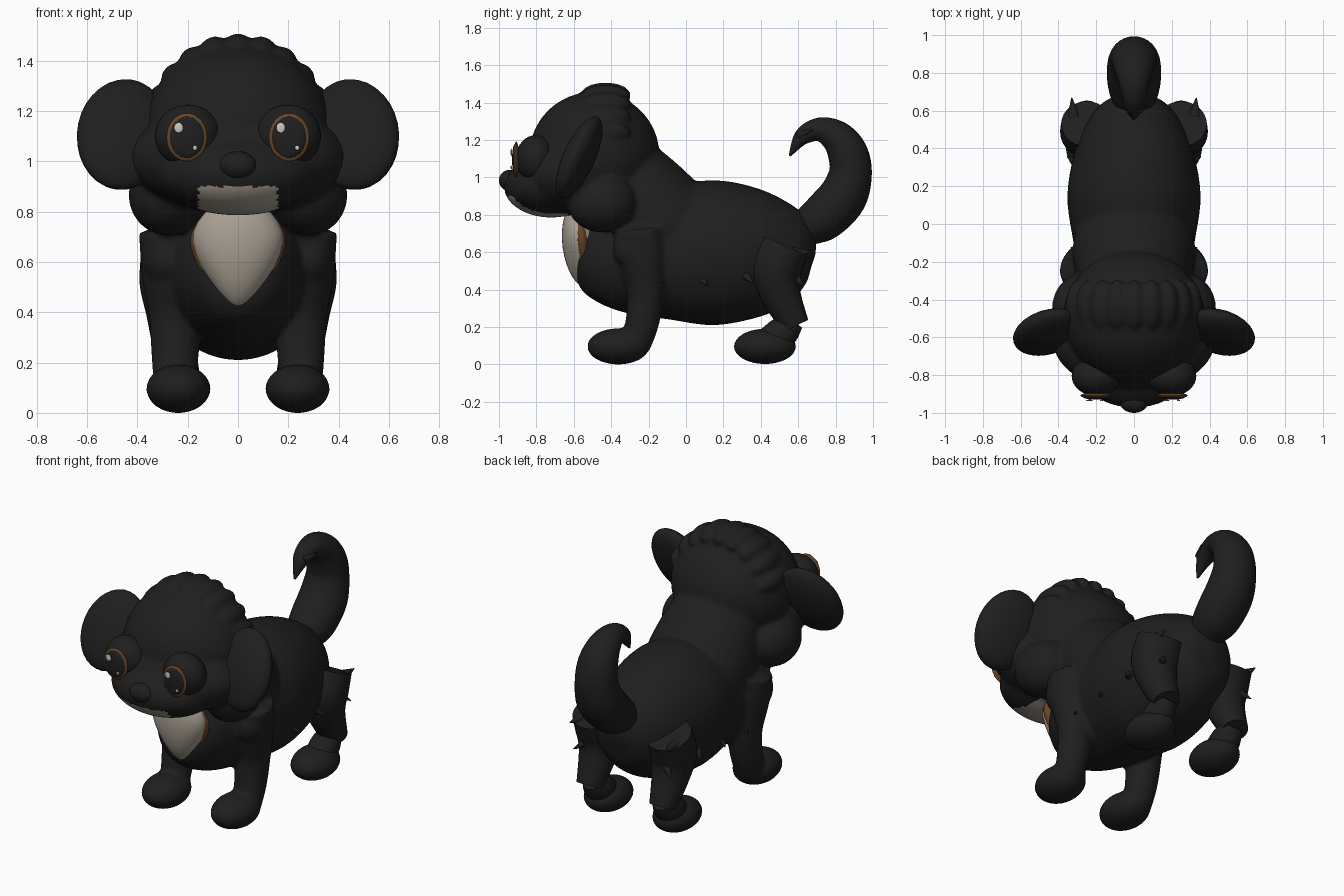
import bpy, bmesh, math
from mathutils import Vector, Matrix, Euler

cube = bpy.data.objects.get("Cube")
if cube:
    bpy.data.objects.remove(cube, do_unlink=True)


def material(name, rgb):
    m = bpy.data.materials.new(name)
    m.use_nodes = True
    m.diffuse_color = (*rgb, 1)
    bsdf = m.node_tree.nodes["Principled BSDF"]
    bsdf.inputs["Base Color"].default_value = (*rgb, 1)
    bsdf.inputs["Roughness"].default_value = 0.8
    return m


BLACK = material("black_fur", (0.0135, 0.0135, 0.0135))
CREAM = material("cream_fur", (0.40, 0.355, 0.295))
BROWN = material("brown_trim", (0.13, 0.058, 0.02))
WHITE = material("eye_glint", (0.6, 0.57, 0.53))


def activate(objs):
    bpy.ops.object.select_all(action="DESELECT")
    for o in objs:
        o.select_set(True)
    bpy.context.view_layer.objects.active = objs[0]


def finish(name, bm, mat):
    bmesh.ops.recalc_face_normals(bm, faces=bm.faces)
    mesh = bpy.data.meshes.new(name)
    bm.to_mesh(mesh)
    bm.free()
    mesh.materials.append(mat)
    obj = bpy.data.objects.new(name, mesh)
    bpy.context.collection.objects.link(obj)
    activate([obj])
    bpy.ops.object.shade_smooth_by_angle(angle=math.radians(40))
    return obj


def ellipsoid(name, loc, radii, mat=BLACK, rot=(0, 0, 0), taper=0, seg=32):
    """Ellipsoid; taper narrows its lower half."""
    bm = bmesh.new()
    bmesh.ops.create_uvsphere(bm, u_segments=seg, v_segments=seg // 2, radius=1)
    for v in bm.verts:
        v.co.x *= 1 + taper * min(v.co.z, 0.3)
    turn = Euler([math.radians(a) for a in rot]).to_matrix().to_4x4()
    bm.transform(Matrix.Translation(loc) @ turn @ Matrix.Diagonal((*radii, 1)))
    return finish(name, bm, mat)


def spline(pts, steps):
    """Catmull-Rom interpolation through the points."""
    out = []
    for i in range(len(pts) - 1):
        a, b, c, d = (Vector(pts[max(0, min(k, len(pts) - 1))]) for k in range(i - 1, i + 3))
        for s in range(steps):
            t = s / steps
            out.append(0.5 * (2 * b + (c - a) * t + (2 * a - 5 * b + 4 * c - d) * t ** 2
                              + (3 * b - a - 3 * c + d) * t ** 3))
    return out + [Vector(pts[-1])]


def tube(name, pts, widen=1.0, x=0, steps=5, seg=28):
    """Round tube along (y, z, radius) points, widened sideways."""
    path = spline(pts, steps)
    bm = bmesh.new()
    rings = []
    for i, p in enumerate(path):
        q = path[min(i + 1, len(path) - 1)] - path[max(i - 1, 0)]
        up = Vector((0, -q.y, q.x)).normalized()
        mid = Vector((x, p.x, p.y))
        r = max(p.z, 0.004)
        rings.append([bm.verts.new(mid + Vector((r * widen * math.cos(a), 0, 0)) + up * r * math.sin(a))
                      for a in (2 * math.pi * k / seg for k in range(seg))])
    for lo, hi in zip(rings, rings[1:]):
        for k in range(seg):
            n = (k + 1) % seg
            bm.faces.new((lo[k], lo[n], hi[n], hi[k]))
    bm.faces.new(rings[0])
    bm.faces.new(rings[-1])
    return finish(name, bm, BLACK)


def spike(name, loc, direction, length=0.07, radius=0.024):
    bm = bmesh.new()
    bmesh.ops.create_cone(bm, cap_ends=True, segments=10, radius1=radius, radius2=0.002, depth=length)
    turn = Vector((0, 0, 1)).rotation_difference(Vector(direction)).to_matrix().to_4x4()
    bm.transform(Matrix.Translation(loc) @ turn)
    return finish(name, bm, BLACK)


def blend(name, parts):
    """Fuse parts into one softly blended skin."""
    activate(parts)
    bpy.ops.object.join()
    skin = bpy.context.view_layer.objects.active
    skin.name = name
    remesh = skin.modifiers.new("fuse", "REMESH")
    remesh.mode = "VOXEL"
    remesh.voxel_size = 0.013
    soften = skin.modifiers.new("soften", "SMOOTH")
    soften.factor = 0.5
    soften.iterations = 7
    for m in ("fuse", "soften"):
        bpy.ops.object.modifier_apply(modifier=m)
    bpy.ops.object.shade_smooth()
    return skin


# Body, neck, head and muzzle
fur = [
    tube("body", [(-0.59, 0.57, 0.01), (-0.575, 0.57, 0.14), (-0.49, 0.57, 0.23), (-0.32, 0.575, 0.305),
                  (-0.1, 0.59, 0.352), (0.15, 0.597, 0.388), (0.4, 0.595, 0.34), (0.57, 0.595, 0.252),
                  (0.66, 0.59, 0.15), (0.692, 0.585, 0.01)], widen=0.91, seg=40),
    tube("neck", [(-0.45, 1.05, 0.22), (-0.3, 0.94, 0.265), (-0.13, 0.74, 0.295), (0.0, 0.6, 0.25)], widen=1.1),
    ellipsoid("head", (0, -0.49, 1.12), (0.375, 0.348, 0.338), seg=48),
    ellipsoid("face", (0, -0.61, 1.01), (0.432, 0.28, 0.22), seg=48),
    ellipsoid("muzzle", (0, -0.72, 0.95), (0.32, 0.253, 0.165), seg=48)]

# Scalloped tuft over the crown
for x, z in [(0, 1.442), (0.09, 1.43), (0.17, 1.39), (0.24, 1.325), (0.295, 1.24)]:
    for s in ((1,) if x == 0 else (1, -1)):
        fur.append(ellipsoid("crown_tuft", (s * x, -0.43, z), (0.066, 0.135, 0.066), seg=24))

# Cheek ruffs and front legs
for s in (1, -1):
    fur += [
        ellipsoid("cheek_ruff", (s * 0.28, -0.45, 0.865), (0.155, 0.185, 0.16)),
        ellipsoid("shoulder", (s * 0.285, -0.25, 0.62), (0.1, 0.14, 0.13)),
        tube("front_leg", [(-0.25, 0.72, 0.138), (-0.23, 0.55, 0.128), (-0.215, 0.38, 0.1),
                           (-0.235, 0.22, 0.09), (-0.27, 0.1, 0.08)], x=s * 0.25, widen=1.04),
        ellipsoid("front_paw", (s * 0.237, -0.362, 0.096), (0.128, 0.167, 0.097))]

# Cream chin on the underside of the muzzle
skin = blend("furry_body", fur)
skin.data.materials.append(CREAM)
for f in skin.data.polygons:
    c = f.center
    f.material_index = int(abs(c.x) < 0.156 and c.y < -0.63 and 0.76 < c.z < 0.899)

# Tail
tube("tail", [(0.62, 0.7, 0.08), (0.675, 0.745, 0.112), (0.75, 0.8, 0.128), (0.84, 0.9, 0.129),
              (0.88, 1.03, 0.114), (0.86, 1.14, 0.106), (0.8, 1.22, 0.088), (0.71, 1.255, 0.064),
              (0.62, 1.215, 0.045), (0.555, 1.115, 0.006)], widen=1.1)
spike("tail_spike", (0.05, 0.64, 1.24), (0.5, 0.8, 0.3), 0.09)

# Chest bib with its brown border
ellipsoid("bib_border", (0, -0.55, 0.625), (0.178, 0.06, 0.225), BROWN, rot=(8, 0, 0), taper=0.45)
ellipsoid("bib", (0, -0.56, 0.635), (0.168, 0.1, 0.225), CREAM, rot=(8, 0, 0), taper=0.45)

ellipsoid("nose", (0, -0.945, 0.983), (0.074, 0.055, 0.056))

for side, s in (("left", 1), ("right", -1)):
    ellipsoid(side + "_ear", (s * 0.455, -0.572, 1.106), (0.186, 0.08, 0.24), rot=(-24, s * -14, s * -5))

    # Eyes
    ex, ez = s * 0.203, 1.095
    ellipsoid(side + "_eye_socket", (s * 0.2, -0.805, 1.1), (0.13, 0.105, 0.125))
    ellipsoid(side + "_iris_ring", (ex, -0.908, ez), (0.081, 0.016, 0.096), BROWN)
    ellipsoid(side + "_pupil", (ex, -0.914, ez), (0.069, 0.016, 0.083))
    ellipsoid(side + "_big_glint", (ex - 0.033, -0.934, ez + 0.038), (0.018, 0.004, 0.021), WHITE, seg=16)
    ellipsoid(side + "_small_glint", (ex + 0.032, -0.934, ez - 0.042), (0.009, 0.004, 0.01), WHITE, seg=16)

    # Hind leg: haunch slanting forward, then back to a blunt hock
    tube(side + "_haunch", [(0.53, 0.635, 0.13), (0.485, 0.51, 0.135), (0.505, 0.38, 0.108),
                            (0.585, 0.205, 0.076)], x=s * 0.25, widen=1.04)
    tube(side + "_hind_shank", [(0.575, 0.235, 0.06), (0.52, 0.175, 0.085), (0.44, 0.11, 0.085)], x=s * 0.24)
    ellipsoid(side + "_hind_paw", (s * 0.236, 0.422, 0.096), (0.126, 0.165, 0.094))

    # Small fur spikes along the flank
    for y, z, x in [(-0.14, 0.43, 0.31), (0.1, 0.44, 0.325), (0.34, 0.455, 0.33), (0.61, 0.44, 0.31)]:
        spike(side + "_flank_spike", (s * x, y, z), (s * 0.7, 0.5, -0.5))
    spike(side + "_hip_spike", (s * 0.325, 0.62, 0.6), (s * 0.1, 1, 0.1), 0.1, 0.035)
